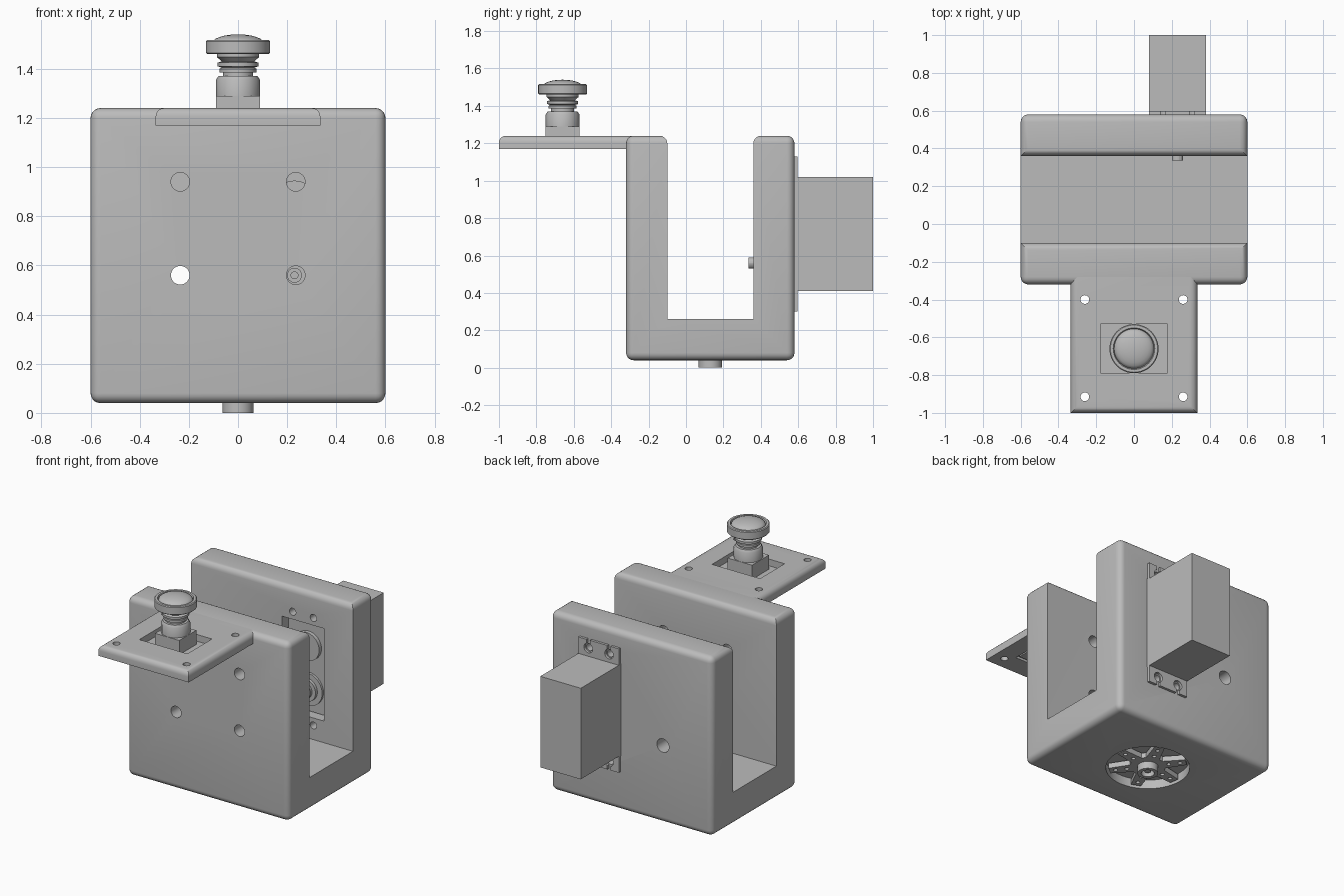
import bpy, bmesh, math
from mathutils import Matrix, Vector

cube = bpy.data.objects.get("Cube")
if cube:
    bpy.data.objects.remove(cube, do_unlink=True)

GREY = (0.5, 0.5, 0.5, 1)
mat = bpy.data.materials.new("plain grey")
mat.use_nodes = True
mat.diffuse_color = GREY
mat.node_tree.nodes["Principled BSDF"].inputs["Base Color"].default_value = GREY


def finish(bm, name):
    bmesh.ops.recalc_face_normals(bm, faces=bm.faces)
    me = bpy.data.meshes.new(name)
    bm.to_mesh(me)
    bm.free()
    me.materials.append(mat)
    ob = bpy.data.objects.new(name, me)
    bpy.context.collection.objects.link(ob)
    return ob


def activate(ob):
    bpy.ops.object.select_all(action='DESELECT')
    ob.select_set(True)
    bpy.context.view_layer.objects.active = ob


def smooth(ob):
    activate(ob)
    bpy.ops.object.shade_smooth_by_angle(angle=math.radians(35))


def add_box(bm, x, y, z):
    size = Vector((x[1] - x[0], y[1] - y[0], z[1] - z[0]))
    mid = Vector((sum(x), sum(y), sum(z))) / 2
    bmesh.ops.create_cube(bm, size=1, matrix=Matrix.Translation(mid) @ Matrix.Diagonal(size).to_4x4())


def box(name, x, y, z):
    bm = bmesh.new()
    add_box(bm, x, y, z)
    return finish(bm, name)


def lathe(name, profile, at, axis='Z', steps=40):
    """Spin (radius, height) points; axis 'Y' points the heights along -y."""
    bm = bmesh.new()
    vs = [bm.verts.new((r, 0, h)) for r, h in profile]
    es = [bm.edges.new(p) for p in zip(vs, vs[1:])]
    bmesh.ops.spin(bm, geom=vs + es, axis=(0, 0, 1), cent=(0, 0, 0), angle=math.tau, steps=steps)
    bmesh.ops.remove_doubles(bm, verts=bm.verts, dist=1e-5)
    turn = Matrix.Rotation(math.pi / 2, 4, 'X') if axis == 'Y' else Matrix()
    bm.transform(Matrix.Translation(at) @ turn)
    return finish(bm, name)


def rod(name, r, h, at, axis='Z', steps=32):
    return lathe(name, [(0, 0), (r, 0), (r, h), (0, h)], at, axis, steps)


def cut(ob, cutters):
    for c in cutters:
        mod = ob.modifiers.new("cut", 'BOOLEAN')
        mod.operation, mod.solver, mod.object = 'DIFFERENCE', 'EXACT', c
        activate(ob)
        bpy.ops.object.modifier_apply(modifier=mod.name)
        bpy.data.objects.remove(c, do_unlink=True)


# U-shaped body, rounded on its outer edges and wall tops
BOTTOM, TOP, FRONT, BACK = 0.04, 1.24, -0.32, 0.58
profile = [(FRONT, BOTTOM), (BACK, BOTTOM), (BACK, TOP), (0.36, TOP),
           (0.36, 0.26), (-0.1, 0.26), (-0.1, TOP), (FRONT, TOP)]
bm = bmesh.new()
face = bm.faces.new([bm.verts.new((-0.6, y, z)) for y, z in profile])
ext = bmesh.ops.extrude_face_region(bm, geom=[face])
bmesh.ops.translate(bm, vec=(1.2, 0, 0), verts=[v for v in ext["geom"] if isinstance(v, bmesh.types.BMVert)])


def outer(e):
    a, b = (v.co for v in e.verts)
    return any(abs(a[i] - k) < 1e-4 and abs(b[i] - k) < 1e-4
               for i, k in ((2, BOTTOM), (2, TOP), (1, FRONT), (1, BACK)))


bmesh.ops.bevel(bm, geom=[e for e in bm.edges if outer(e)], offset=0.04, segments=5,
                profile=0.5, affect='EDGES')
body = finish(bm, "body")

# Wall holes, motor window, motor screw holes and round pocket underneath
SX = 0.23
tools = [rod("hole", 0.038, 0.4, (x, 0, z), 'Y') for x in (-0.235, 0.235) for z in (0.56, 0.94)]
tools.append(rod("hole", 0.045, 0.4, (-0.235, 0.7, 0.56), 'Y'))
tools.append(box("window", (0.075, 0.385), (0.3, 0.7), (0.405, 1.025)))
screws = [(SX + dx, z) for dx in (-0.077, 0.077) for z in (0.355, 1.075)]
tools += [rod("hole", 0.024, 0.4, (x, 0.7, z), 'Y', 20) for x, z in screws]
tools.append(rod("pocket", 0.255, 0.1, (0, 0.13, 0), 'Z', 48))
cut(body, tools)
smooth(body)

# Shelf plate with rounded upper edges
bm = bmesh.new()
add_box(bm, (-0.335, 0.335), (-1, -0.28), (1.17, TOP))
rim = [e for e in bm.edges if all(v.co.z > 1.2 for v in e.verts)
       and not all(v.co.y > -0.3 for v in e.verts)]
bmesh.ops.bevel(bm, geom=rim, offset=0.035, segments=5, profile=0.5, affect='EDGES')
shelf = finish(bm, "shelf_plate")
tools = [rod("hole", 0.023, 0.3, (x, y, 1.1), 'Z', 20) for x in (-0.26, 0.26) for y in (-0.915, -0.4)]
tools.append(box("window", (-0.178, 0.178), (-0.79, -0.53), (1.1, 1.3)))
tools.append(box("recess", (-0.215, 0.215), (-0.86, -0.46), (1.1, 1.185)))
cut(shelf, tools)
smooth(shelf)

# Board closing the recess, with slots around its edge
board = box("switch_board", (-0.2, 0.2), (-0.845, -0.475), (1.175, 1.195))
slots = []
for s in (-1, 1):
    slots.append(box("slot", (-0.12, 0.12), (-0.66 + s * 0.15 - 0.012, -0.66 + s * 0.15 + 0.012), (1.16, 1.183)))
    slots.append(box("slot", (s * 0.15 - 0.012, s * 0.15 + 0.012), (-0.76, -0.56), (1.16, 1.183)))
cut(board, slots)

# Push button: square base, collar, stem rings and domed cap
box("button_base", (-0.09, 0.09), (-0.75, -0.57), (1.19, 1.29))
collar = lathe("button_collar", [(0, 1.28), (0.09, 1.28), (0.09, 1.355), (0.08, 1.37), (0, 1.37)],
               (0, -0.66, 0), steps=12)
smooth(collar)
stem = lathe("button_stem", [(0, 1.36), (0.062, 1.36), (0.062, 1.385), (0.075, 1.385), (0.075, 1.4),
                             (0.066, 1.405), (0.083, 1.41), (0.083, 1.425), (0.066, 1.43),
                             (0.085, 1.447), (0.085, 1.465), (0, 1.465)], (0, -0.66, 0))
smooth(stem)
dome = [(0.105 * math.cos(a), 1.505 + 0.035 * math.sin(a)) for a in (i * math.pi / 12 for i in range(6))]
cap = lathe("button_cap", [(0, 1.46), (0.125, 1.46), (0.13, 1.465), (0.13, 1.512), (0.125, 1.517),
                           (0.11, 1.517)] + dome + [(0, 1.54)], (0, -0.66, 0), steps=48)
smooth(cap)

# Motor behind the back wall: case and slotted mounting flange
box("motor_case", (0.08, 0.38), (0.42, 1), (0.41, 1.02))
flange = box("motor_flange", (0.08, 0.38), (0.575, 0.597), (0.3, 1.13))
tools = []
for x, z in screws:
    end = 1 if z > 0.7 else -1
    tools.append(rod("hole", 0.032, 0.2, (x, 0.7, z), 'Y', 20))
    tools.append(box("slot", (x - 0.013, x + 0.013), (0.5, 0.7), sorted((z, z + end * 0.1))))
cut(flange, tools)

# Motor gear cover, bearing boss and output shaft facing inward
smooth(rod("motor_gear_cover", 0.095, 0.03, (SX, 0.425, 0.85), 'Y'))
boss = lathe("motor_boss", [(0, 0), (0.11, 0), (0.11, 0.02), (0.075, 0.02), (0.075, 0.04),
                            (0.05, 0.04), (0.05, 0.055), (0, 0.055)], (SX, 0.425, 0.56), 'Y')
smooth(boss)
lathe("motor_shaft", [(0, 0), (0.03, 0), (0.03, 0.09), (0.014, 0.09), (0.014, 0.06), (0, 0.06)],
      (SX, 0.425, 0.56), 'Y', 20)

# Star-shaped horn and hollow hub in the bottom pocket
bm = bmesh.new()
for i in range(24):
    a0, a1 = (math.tau * (i + k) / 24 for k in (0, 1))
    radii = [(0.24 if j % 4 in (0, 1) else 0.11) for j in (i, i + 1)]
    ring = [(0, 0)] + [(r * math.cos(a), r * math.sin(a)) for r, a in zip(radii, (a0, a1))]
    bm.faces.new([bm.verts.new((x, y + 0.13, 0.048)) for x, y in ring])
bmesh.ops.remove_doubles(bm, verts=bm.verts, dist=1e-4)
ext = bmesh.ops.extrude_face_region(bm, geom=bm.faces[:])
bmesh.ops.translate(bm, vec=(0, 0, 0.035), verts=[v for v in ext["geom"] if isinstance(v, bmesh.types.BMVert)])
horn = finish(bm, "horn_star")
tools = []
for i in range(6):
    a = math.tau * (i + 0.125 * 1) / 6
    tools += [rod("hole", 0.013, 0.1, (r * math.cos(a), 0.13 + r * math.sin(a), 0), 'Z', 12)
              for r in (0.13, 0.2)]
cut(horn, tools)
hub = lathe("horn_hub", [(0, 0.04), (0.04, 0.04), (0.04, 0), (0.063, 0), (0.063, 0.1), (0, 0.1)],
            (0, 0.13, 0))
smooth(hub)
smooth(rod("horn_screw", 0.02, 0.04, (0, 0.13, 0.015), 'Z', 16))
